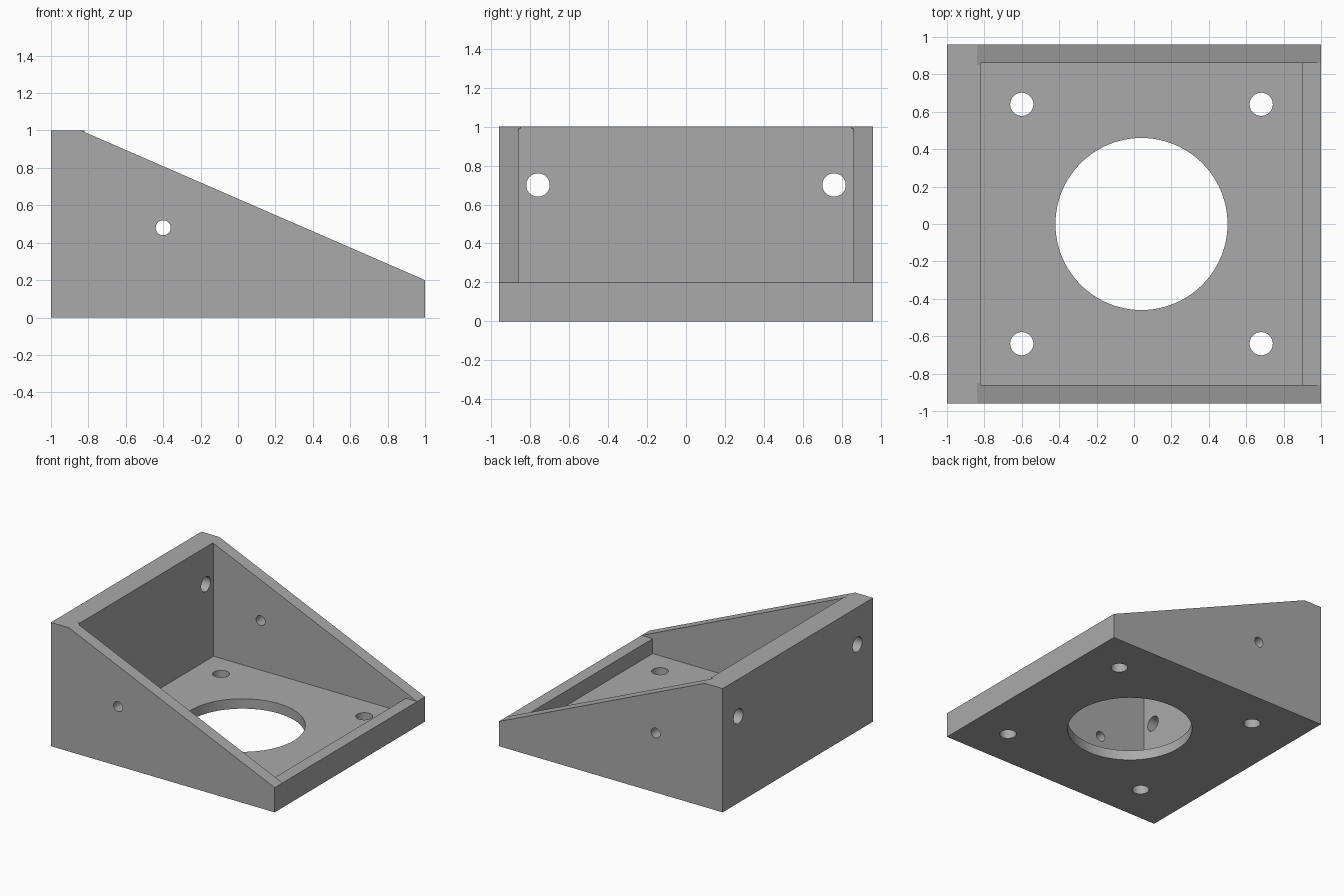
import bpy
import bmesh
from math import pi
from mathutils import Matrix, Vector

if "Cube" in bpy.data.objects:
    bpy.data.objects.remove(bpy.data.objects["Cube"], do_unlink=True)

grey = bpy.data.materials.new("matte grey")
grey.use_nodes = True
colour = (0.4, 0.4, 0.4, 1)
grey.diffuse_color = colour
grey.node_tree.nodes["Principled BSDF"].inputs["Base Color"].default_value = colour


def finish(name, bm):
    bmesh.ops.recalc_face_normals(bm, faces=bm.faces)
    mesh = bpy.data.meshes.new(name)
    bm.to_mesh(mesh)
    bm.free()
    mesh.materials.append(grey)
    obj = bpy.data.objects.new(name, mesh)
    bpy.context.collection.objects.link(obj)
    return obj


def extrude_profile(name, points, y0, y1):
    """Solid from an x-z outline, running from y0 to y1."""
    bm = bmesh.new()
    face = bm.faces.new([bm.verts.new((x, y0, z)) for x, z in points])
    result = bmesh.ops.extrude_face_region(bm, geom=[face])
    verts = [g for g in result["geom"] if isinstance(g, bmesh.types.BMVert)]
    bmesh.ops.translate(bm, verts=verts, vec=(0, y1 - y0, 0))
    return finish(name, bm)


def drill(name, centre, radius, axis, depth, sides=48):
    bm = bmesh.new()
    turn = Vector((0, 0, 1)).rotation_difference(Vector(axis)).to_matrix().to_4x4()
    bmesh.ops.create_cone(bm, cap_ends=True, segments=sides, radius1=radius,
                          radius2=radius, depth=depth,
                          matrix=Matrix.Translation(centre) @ turn)
    return finish(name, bm)


# Outer block
body = extrude_profile("sloped_bracket", [(-1, 0), (1, 0), (1, 1), (-1, 1)], -0.96, 0.96)

# Open tray: leaves the floor, the back wall and the low front lip
cutters = [extrude_profile("tray_cutter", [(-0.82, 1.3), (-0.82, 0.08), (0.9, 0.08),
                                           (0.9, 0.2), (1.3, 0.2), (1.3, 1.3)], -0.86, 0.86)]

# Sloping tops of the two side walls
rise = 0.8 / 1.84
slope = [(-0.84 - 0.2, 1 + 0.2 * rise), (1.2, 0.2 - 0.2 * rise), (1.2, 1.4), (-1.04, 1.4)]
for side in (-1, 1):
    y0, y1 = sorted((side * 0.85, side * 1.1))
    cutters.append(extrude_profile("slope_cutter", slope, y0, y1))
    # Mounting holes in the floor, back wall and side walls
    for x in (-0.6, 0.68):
        cutters.append(drill("floor_hole_cutter", (x, side * 0.64, 0.04), 0.062, (0, 0, 1), 0.2))
    cutters.append(drill("back_hole_cutter", (-0.91, side * 0.76, 0.7), 0.06, (1, 0, 0), 0.4))
    cutters.append(drill("side_hole_cutter", (-0.4, side * 0.91, 0.48), 0.04, (0, 1, 0), 0.3))

# Large round opening in the floor
cutters.append(drill("floor_opening_cutter", (0.04, 0, 0.04), 0.46, (0, 0, 1), 0.2, 96))

for cutter in cutters:
    cutter.hide_render = True
    cutter.hide_viewport = True
    cutter.display_type = "WIRE"
    cut = body.modifiers.new(cutter.name, "BOOLEAN")
    cut.operation = "DIFFERENCE"
    cut.solver = "EXACT"
    cut.object = cutter

# Apply the cuts and discard the cutters
bpy.context.view_layer.update()
graph = bpy.context.evaluated_depsgraph_get()
carved = bpy.data.meshes.new_from_object(body.evaluated_get(graph))
body.modifiers.clear()
body.data = carved
for cutter in cutters:
    bpy.data.objects.remove(cutter, do_unlink=True)

# Smooth hole walls, crisp edges
bpy.ops.object.select_all(action="DESELECT")
body.select_set(True)
bpy.context.view_layer.objects.active = body
bpy.ops.object.shade_smooth_by_angle(angle=pi / 9)
